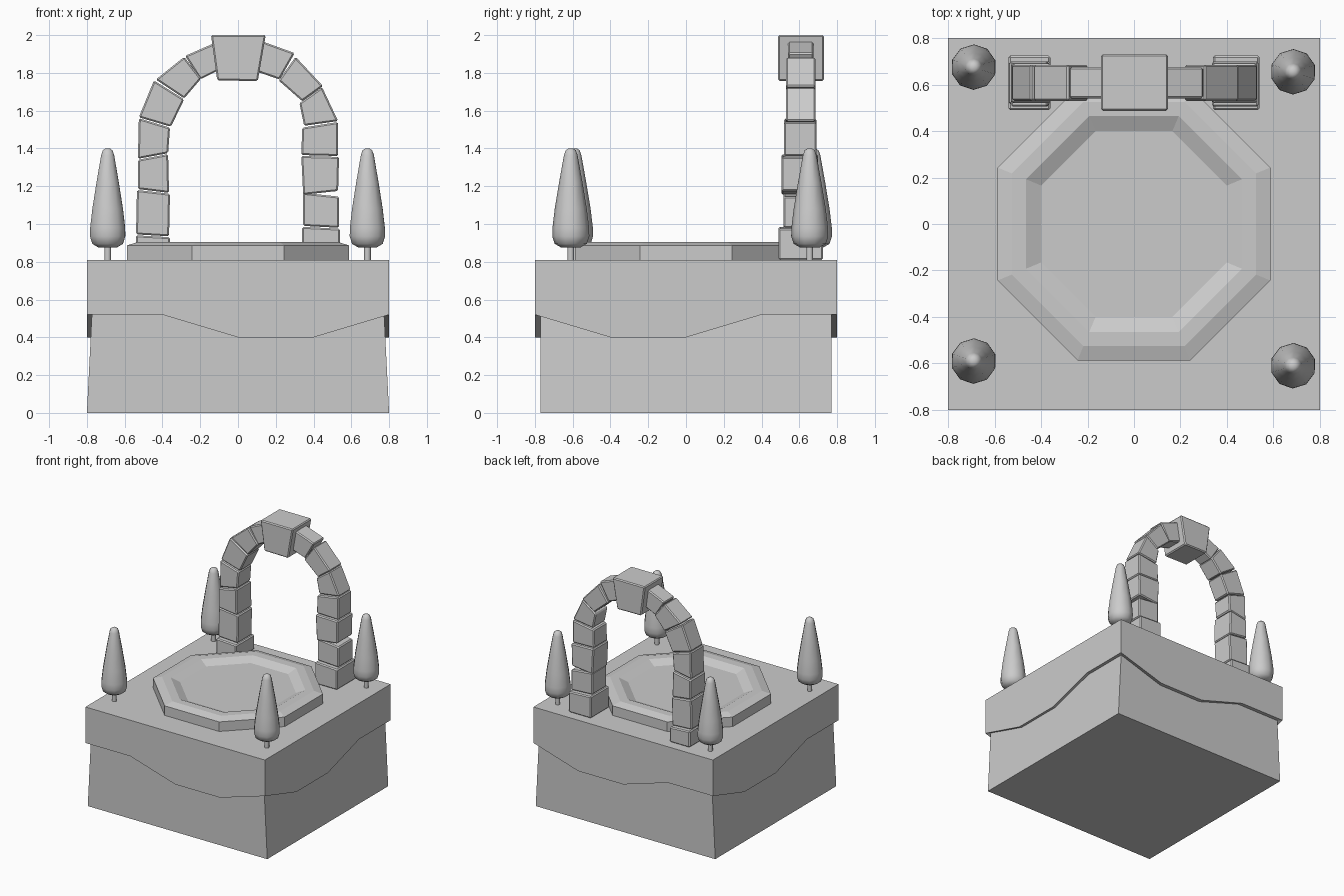
import bpy, bmesh, math

if "Cube" in bpy.data.objects:
    bpy.data.objects.remove(bpy.data.objects["Cube"])


def finish(name, bm, smooth=None, bevel=0):
    bmesh.ops.recalc_face_normals(bm, faces=bm.faces)
    me = bpy.data.meshes.new(name)
    bm.to_mesh(me)
    bm.free()
    ob = bpy.data.objects.new(name, me)
    bpy.context.collection.objects.link(ob)
    if bevel:
        m = ob.modifiers.new("Bevel", "BEVEL")
        m.width, m.segments = bevel, 1
    if smooth:
        bpy.ops.object.select_all(action="DESELECT")
        ob.select_set(True)
        bpy.context.view_layer.objects.active = ob
        bpy.ops.object.shade_smooth_by_angle(angle=math.radians(smooth))
    return ob


def bridge(bm, a, b):
    n = len(a)
    for i in range(n):
        bm.faces.new((a[i], a[(i + 1) % n], b[(i + 1) % n], b[i]))


def lathe(name, profile, sides, loc=(0, 0, 0), phase=0.0, smooth=None):
    """Rings of (radius, z) joined into a closed solid."""
    bm = bmesh.new()
    rings = []
    for r, z in profile:
        angles = [phase + 2 * math.pi * i / sides for i in range(sides)]
        rings.append([bm.verts.new((loc[0] + r * math.cos(a), loc[1] + r * math.sin(a), loc[2] + z))
                      for a in angles])
    for a, b in zip(rings, rings[1:]):
        bridge(bm, a, b)
    bm.faces.new(rings[0])
    bm.faces.new(rings[-1])
    return finish(name, bm, smooth)


def stone(name, quad, y0, y1):
    """Four-cornered front outline (x, z) extruded along y."""
    bm = bmesh.new()
    f = [bm.verts.new((x, y0, z)) for x, z in quad]
    b = [bm.verts.new((x, y1, z)) for x, z in quad]
    bridge(bm, f, b)
    bm.faces.new(f)
    bm.faces.new(b)
    return finish(name, bm, bevel=0.008)


# soil block, slightly wider at the foot
bm = bmesh.new()
rings = [[bm.verts.new((sx * x, sy * 0.77, z)) for sx, sy in ((-1, -1), (1, -1), (1, 1), (-1, 1))]
         for x, z in ((0.8, 0), (0.772, 0.55))]
bridge(bm, *rings)
bm.faces.new(rings[0])
bm.faces.new(rings[1])
finish("soil_block", bm)

# turf block with a wavy lower edge, listed counter-clockwise from the front left corner
H, L = 0.52, 0.40
wave = [H, H, L, L,  H, L, L, H,  H, L, L, H,  H, L, L, H]
path = []
for side in range(4):
    for k in range(4):
        x, y = -0.8 + 0.4 * k, -0.8
        for _ in range(side):
            x, y = -y, x
        path.append((x, y))
bm = bmesh.new()
top = [bm.verts.new((x, y, 0.81)) for x, y in path]
low = [bm.verts.new((x, y, z)) for (x, y), z in zip(path, wave)]
inner = [bm.verts.new((x * 0.955, y * 0.955, z)) for (x, y), z in zip(path, wave)]
bridge(bm, top, low)
bridge(bm, low, inner)
bm.faces.new(top)
finish("turf_block", bm)

# octagonal basin: wall, bevel, rim, sunken floor
k = 1 / math.cos(math.pi / 8)
lathe("basin", [(r * k, z) for r, z in ((0.587, 0.80), (0.587, 0.887), (0.525, 0.906),
                                        (0.465, 0.906), (0.40, 0.875))],
      8, phase=math.pi / 8)

# trees
foliage = [(0.05, 0.065), (0.085, 0.085), (0.098, 0.125), (0.097, 0.17), (0.085, 0.27),
           (0.062, 0.41), (0.036, 0.555), (0.027, 0.58), (0.012, 0.59)]
for i, (x, y) in enumerate(((-0.69, 0.675), (0.685, 0.655), (-0.69, -0.59), (0.685, -0.61))):
    lathe(f"tree_trunk_{i}", [(0.018, -0.01), (0.018, 0.08)], 8, (x, y, 0.81), smooth=50)
    lathe(f"tree_foliage_{i}", foliage, 10, (x, y, 0.81), phase=0.3, smooth=50)

# arch stones from the ground up: outline as outer low, outer high, inner high, inner low
depths = [(0.49, 0.725), (0.515, 0.70), (0.505, 0.70), (0.52, 0.69),
          (0.53, 0.685), (0.53, 0.685), (0.54, 0.675)]
left = [((-.54, .81), (-.54, .94), (-.36, .93), (-.36, .81)),
        ((-.54, .945), (-.535, 1.18), (-.36, 1.16), (-.365, .935)),
        ((-.53, 1.185), (-.53, 1.34), (-.37, 1.37), (-.365, 1.165)),
        ((-.53, 1.345), (-.525, 1.56), (-.36, 1.51), (-.37, 1.375)),
        ((-.525, 1.565), (-.445, 1.76), (-.285, 1.66), (-.355, 1.515)),
        ((-.435, 1.765), (-.285, 1.885), (-.195, 1.77), (-.285, 1.665)),
        ((-.28, 1.89), (-.12, 1.96), (-.09, 1.82), (-.2, 1.765))]
right = [((.54, .81), (.54, .975), (.34, .985), (.34, .81)),
         ((.535, .98), (.535, 1.145), (.345, 1.165), (.345, .99)),
         ((.53, 1.175), (.535, 1.355), (.335, 1.36), (.345, 1.155)),
         ((.53, 1.36), (.53, 1.54), (.34, 1.51), (.335, 1.365)),
         ((.53, 1.545), (.445, 1.725), (.325, 1.64), (.35, 1.52)),
         ((.45, 1.73), (.305, 1.885), (.215, 1.76), (.34, 1.65)),
         ((.30, 1.905), (.12, 1.97), (.09, 1.81), (.22, 1.765))]
for side, stones in (("left", left), ("right", right)):
    for i, (quad, (y0, y1)) in enumerate(zip(stones, depths)):
        stone(f"arch_stone_{side}_{i}", quad, y0, y1)
stone("keystone", ((-.143, 2.0), (.147, 2.0), (.105, 1.757), (-.11, 1.76)), 0.487, 0.73)
